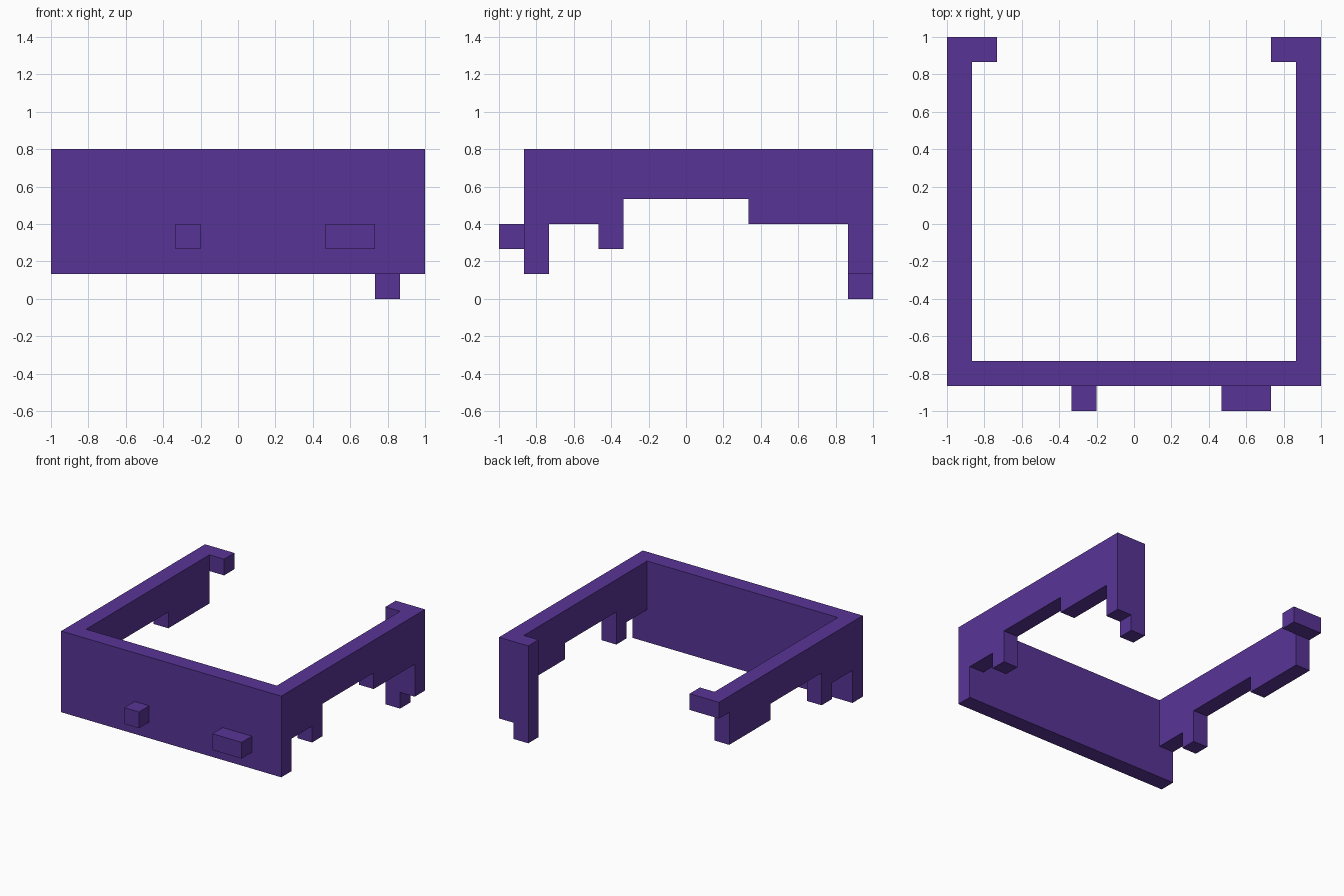
import bpy, bmesh

if "Cube" in bpy.data.objects:
    bpy.data.objects.remove(bpy.data.objects["Cube"])

U = 2 / 15  # one block of the model's grid

purple = bpy.data.materials.new("purple")
purple.diffuse_color = (0.0976, 0.0343, 0.305, 1)
purple.use_nodes = True
purple.node_tree.nodes["Principled BSDF"].inputs["Base Color"].default_value = purple.diffuse_color


def extrude_profile(name, points, x0, x1):
    """Extrude a (y, z) outline, in blocks, from x0 to x1."""
    bm = bmesh.new()
    place = lambda x, y, z: ((x - 7.5) * U, (y - 7.5) * U, z * U)
    face = bm.faces.new([bm.verts.new(place(x0, y, z)) for y, z in points])
    ext = bmesh.ops.extrude_face_region(bm, geom=[face])
    verts = [v for v in ext["geom"] if isinstance(v, bmesh.types.BMVert)]
    bmesh.ops.translate(bm, verts=verts, vec=((x1 - x0) * U, 0, 0))
    bmesh.ops.recalc_face_normals(bm, faces=bm.faces)
    mesh = bpy.data.meshes.new(name)
    bm.to_mesh(mesh)
    bm.free()
    mesh.materials.append(purple)
    obj = bpy.data.objects.new(name, mesh)
    bpy.context.collection.objects.link(obj)
    return obj


def block(name, x, y, z):
    """Box from (min, max) pairs in blocks."""
    return extrude_profile(
        name, [(y[0], z[0]), (y[1], z[0]), (y[1], z[1]), (y[0], z[1])], *x)


# Front panel and its two pegs
block("front_wall", (0, 15), (1, 2), (1, 6))
block("small_front_peg", (5, 6), (0, 1), (2, 3))
block("wide_front_peg", (11, 13), (0, 1), (2, 3))

# Side walls: shared stepped lower edge, different rear corner height
lower_edge = [(2, 3), (4, 3), (4, 2), (5, 2), (5, 4), (10, 4), (10, 3), (14, 3)]
for name, x, rear in (("left_wall", 0, 5), ("right_wall", 14, 1)):
    outline = [(2, 6)] + lower_edge + [(14, rear), (15, rear), (15, 6)]
    extrude_profile(name, outline, x, x + 1)

# Rear corner returns: short hook on the left, full post with foot on the right
block("left_rear_hook", (1, 2), (14, 15), (5, 6))
block("right_rear_post", (13, 14), (14, 15), (0, 6))
